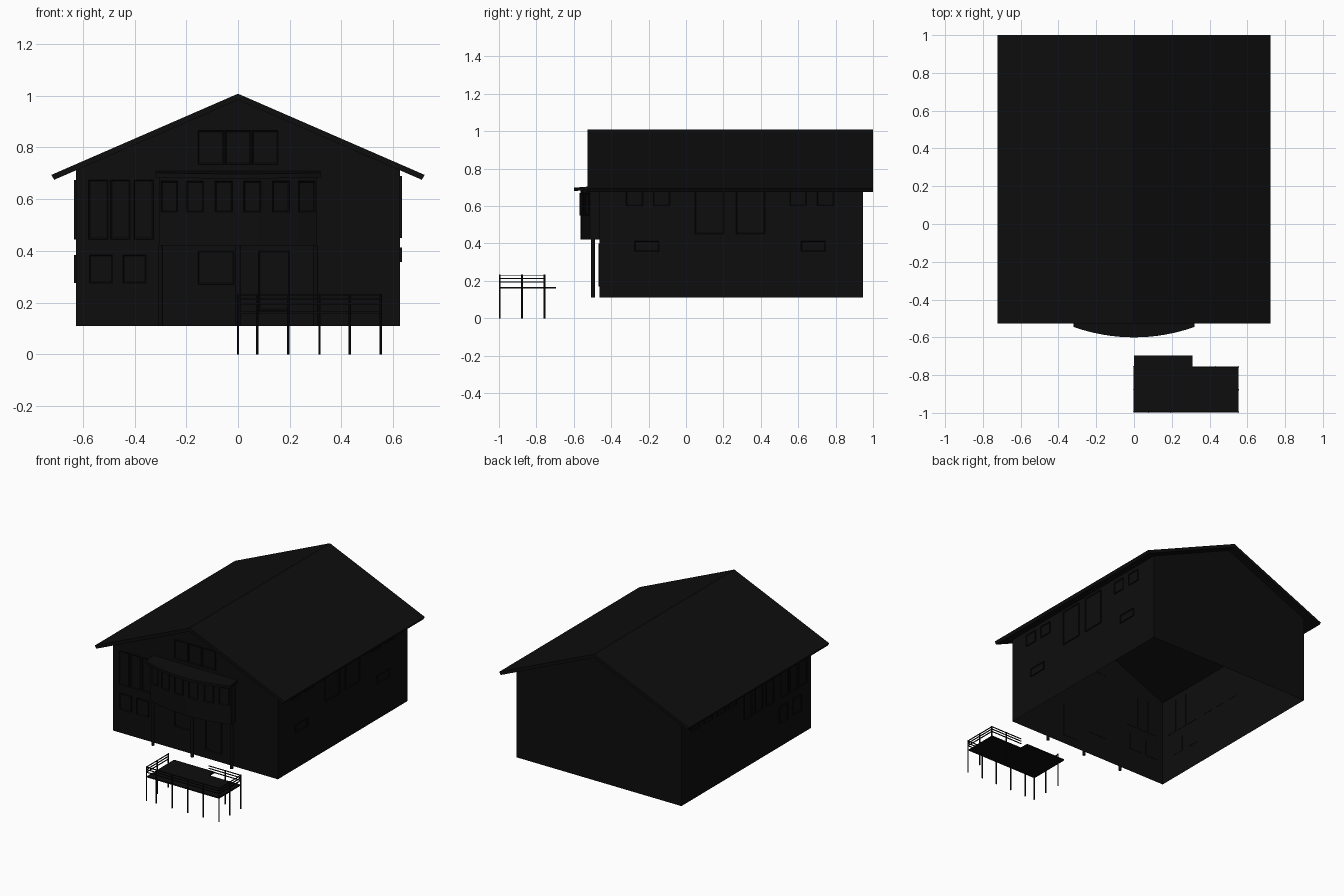
import bpy, bmesh, math
from mathutils import Matrix, Vector

if "Cube" in bpy.data.objects:
    bpy.data.objects.remove(bpy.data.objects["Cube"])

mat = bpy.data.materials.new("charcoal")
mat.diffuse_color = (0.004, 0.004, 0.004, 1)
mat.use_nodes = True
mat.node_tree.nodes["Principled BSDF"].inputs["Base Color"].default_value = mat.diffuse_color


def finish(name, bm, normals=True):
    if normals:
        bmesh.ops.recalc_face_normals(bm, faces=bm.faces)
    me = bpy.data.meshes.new(name)
    bm.to_mesh(me)
    bm.free()
    me.materials.append(mat)
    ob = bpy.data.objects.new(name, me)
    bpy.context.collection.objects.link(ob)
    return ob


def box(bm, x0, x1, y0, y1, z0, z1):
    m = Matrix.Translation(((x0 + x1) / 2, (y0 + y1) / 2, (z0 + z1) / 2))
    m = m @ Matrix.Diagonal((x1 - x0, y1 - y0, z1 - z0, 1))
    return bmesh.ops.create_cube(bm, size=1, matrix=m)["verts"]


def prism(bm, pts, vec):
    f = bm.faces.new([bm.verts.new(p) for p in pts])
    r = bmesh.ops.extrude_face_region(bm, geom=[f], use_keep_orig=True)
    vs = [v for v in r["geom"] if isinstance(v, bmesh.types.BMVert)]
    bmesh.ops.translate(bm, verts=vs, vec=vec)


def window(bm, pos, w, h, yaw, d=0.007):
    # framed pane facing -y before the turn, pane set back inside the frame
    vs = box(bm, -w / 2, w / 2, -d, 0.002, -h / 2, h / 2)
    bm.normal_update()
    front = min({f for v in vs for f in v.link_faces}, key=lambda f: f.calc_center_median().y)
    bmesh.ops.inset_region(bm, faces=[front], thickness=0.007)
    bmesh.ops.translate(bm, verts=front.verts, vec=(0, d * 0.7, 0))
    allv = set(vs) | {v for f in front.edges for g in f.link_faces for v in g.verts}
    bmesh.ops.transform(bm, verts=list(allv),
                        matrix=Matrix.Translation(pos) @ Matrix.Rotation(yaw, 4, 'Z'))


# House walls: gabled shell, open underneath
W, Y0, Y1, ZB, ZE, ZR = 0.627, -0.462, 0.945, 0.11, 0.715, 0.986
bm = bmesh.new()
prof = [(-W, ZB), (-W, ZE), (0, ZR), (W, ZE), (W, ZB)]
a = [bm.verts.new((x, Y0, z)) for x, z in prof]
b = [bm.verts.new((x, Y1, z)) for x, z in prof]
bm.faces.new(a)
bm.faces.new(b[::-1])
for i in (0, 3):
    bm.faces.new((a[i], b[i], b[i + 1], a[i + 1]))
for f in bm.faces:
    f.normal_update()
    c = f.calc_center_median() - Vector((0, 0.24, 0.5))
    if f.normal.dot(c) < 0:
        f.normal_flip()
finish("house_walls", bm, False)

# Gable roof slab with square-cut eaves
bm = bmesh.new()
roof = [(-0.722, 0.694), (0, 1.008), (0.722, 0.694), (0.711, 0.675), (0, 0.984), (-0.711, 0.675)]
prism(bm, [(x, -0.526, z) for x, z in roof], (0, 1.526, 0))
finish("roof", bm)


# Bowed bay room and its canopy
def bow(half, y_mid, y_side, y_back, z, n=16):
    sag = y_side - y_mid
    r = (half * half + sag * sag) / (2 * sag)
    top = math.asin(half / r)
    pts = []
    for i in range(n + 1):
        t = -top + 2 * top * i / n
        pts.append((r * math.sin(t), y_mid + r - r * math.cos(t), z))
    return pts + [(half, y_back, z), (-half, y_back, z)], r


bm = bmesh.new()
pts, R = bow(0.305, -0.563, -0.513, Y0, 0.42)
prism(bm, pts, (0, 0, 0.265))
finish("bay_room", bm)
bm = bmesh.new()
pts, _ = bow(0.32, -0.6, -0.545, Y0, 0.68)
prism(bm, pts, (0, 0, 0.018))
for v in bm.verts:
    v.co.z += (v.co.y + 0.6) * 0.08
finish("bay_canopy", bm)

# Posts under the bay
bm = bmesh.new()
for x in (-0.3, 0, 0.3):
    bmesh.ops.create_cone(bm, cap_ends=True, segments=12, radius1=0.01, radius2=0.01, depth=0.31,
                          matrix=Matrix.Translation((x, -0.497, 0.265)))
finish("bay_posts", bm)

# Bay windows follow the curve
bm = bmesh.new()
for x in (-0.265, -0.165, -0.055, 0.055, 0.165, 0.265):
    t = math.asin(x / R)
    window(bm, (x, -0.562 + R - R * math.cos(t), 0.61), 0.066, 0.12, t)
finish("bay_windows", bm)

# Front windows: (x, z, width, height)
bm = bmesh.new()
front = [(x, 0.56, 0.075, 0.23) for x in (-0.54, -0.455, -0.365)]
front += [(x, 0.33, 0.09, 0.11) for x in (-0.53, -0.40)]
front += [(-0.085, 0.335, 0.14, 0.13), (0.14, 0.285, 0.12, 0.23)]
front += [(x, 0.80, 0.10, 0.13) for x in (-0.105, 0, 0.105)]
for x, z, w, h in front:
    window(bm, (x, Y0, z), w, h, 0)
finish("front_windows", bm)

# Right windows: (y, z, width, height)
bm = bmesh.new()
right = [(y, 0.64, 0.09, 0.08) for y in (-0.275, -0.13, 0.6, 0.745)]
right += [(y, 0.57, 0.155, 0.24) for y in (0.125, 0.345)]
right += [(y, 0.385, 0.13, 0.055) for y in (-0.21, 0.68)]
for y, z, w, h in right:
    window(bm, (W, y, z), w, h, math.pi / 2)
finish("right_windows", bm)

# Left windows
bm = bmesh.new()
left = [(y, 0.63, 0.09, 0.09) for y in (0.8, 0.66, 0.52, 0.4)]
left += [(y, 0.56, 0.08, 0.23) for y in (0.23, 0.11, -0.01, -0.17, -0.27, -0.37)]
left += [(y, 0.33, 0.09, 0.11) for y in (-0.16, -0.31)]
for y, z, w, h in left:
    window(bm, (-W, y, z), w, h, -math.pi / 2)
finish("left_windows", bm)

# Deck platform with a step-back extension
bm = bmesh.new()
deck = [(0, -0.992), (0.55, -0.992), (0.55, -0.757), (0.31, -0.757), (0.31, -0.695), (0, -0.695)]
prism(bm, [(x, y, 0.158) for x, y in deck], (0, 0, 0.008))
finish("deck_platform", bm)

# Deck posts
bm = bmesh.new()
posts = [(x, -0.995) for x in (0, 0.075, 0.195, 0.315, 0.432, 0.552)]
posts += [(x, y) for x in (0, 0.552) for y in (-0.877, -0.757)] + [(0.432, -0.757)]
for x, y in posts:
    bmesh.ops.create_cone(bm, cap_ends=True, segments=8, radius1=0.0045, radius2=0.0045, depth=0.233,
                          matrix=Matrix.Translation((x, y, 0.1165)))
finish("deck_posts", bm)

# Deck rails on the front, both sides and the short back run
bm = bmesh.new()
t = 0.0025
for z in (0.195, 0.213, 0.23):
    for x0, x1, y0, y1 in ((0, 0.552, -0.995, -0.995), (0, 0, -0.995, -0.757),
                           (0.552, 0.552, -0.995, -0.757), (0.31, 0.552, -0.757, -0.757)):
        box(bm, x0 - t, x1 + t, y0 - t, y1 + t, z - t, z + t)
finish("deck_rails", bm)
